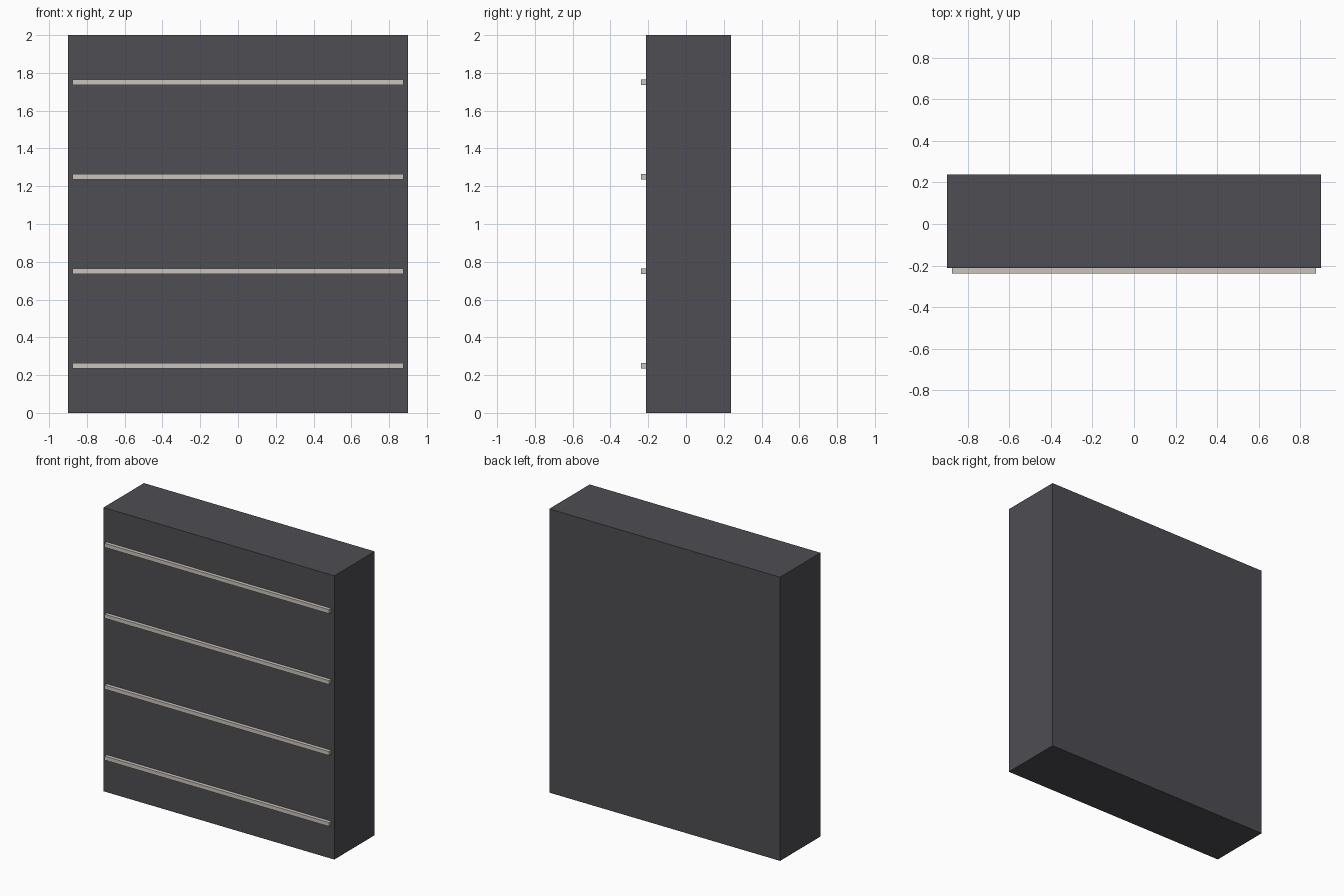
import bpy

if "Cube" in bpy.data.objects:
    bpy.data.objects.remove(bpy.data.objects["Cube"])


def material(name, srgb):
    """Flat colour given as 0-255 sRGB, stored as linear."""
    mat = bpy.data.materials.new(name)
    lin = [((c / 255 + 0.055) / 1.055) ** 2.4 for c in srgb]
    mat.diffuse_color = (*lin, 1.0)
    mat.use_nodes = True
    mat.node_tree.nodes["Principled BSDF"].inputs["Base Color"].default_value = mat.diffuse_color
    return mat


def box(name, lo, hi, mat):
    """Axis-aligned box between two corners."""
    size = [b - a for a, b in zip(lo, hi)]
    centre = [(a + b) / 2 for a, b in zip(lo, hi)]
    bpy.ops.mesh.primitive_cube_add(size=1, location=centre)
    obj = bpy.context.object
    obj.name = name
    obj.scale = size
    bpy.ops.object.transform_apply(location=False, rotation=False, scale=True)
    obj.data.materials.append(mat)
    return obj


charcoal = material("charcoal", (78, 77, 82))
pale_stone = material("pale_stone", (202, 196, 186))

# Solid slab body
box("slab_body", (-0.9, -0.2125, 0.0), (0.9, 0.2375, 2.0), charcoal)

# Four evenly spaced horizontal rails on the front
for i in range(4):
    z = 0.25 + 0.5 * i
    box(f"front_rail_{i + 1}", (-0.875, -0.2375, z - 0.014),
        (0.875, -0.2115, z + 0.014), pale_stone)
